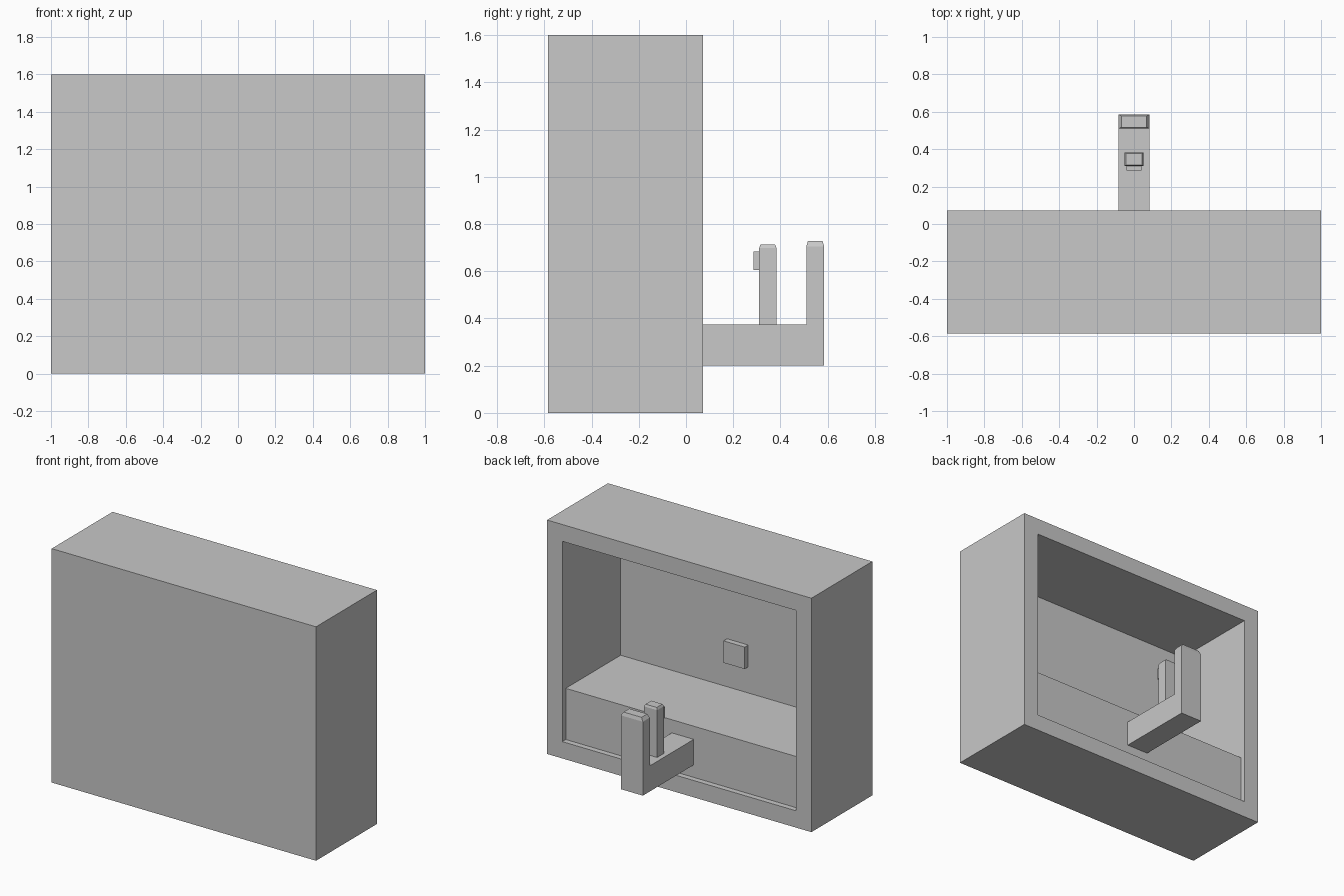
import bpy, bmesh
from mathutils import Vector, Matrix

if "Cube" in bpy.data.objects:
    bpy.data.objects.remove(bpy.data.objects["Cube"], do_unlink=True)

grey = bpy.data.materials.new("plain grey")
grey.use_nodes = True
grey.diffuse_color = (0.58, 0.58, 0.58, 1)
grey.node_tree.nodes["Principled BSDF"].inputs["Base Color"].default_value = grey.diffuse_color


def prism(half_width, profile):
    """Extrude a (y, z) outline across x, symmetric about the centre."""
    bm = bmesh.new()
    face = bm.faces.new([bm.verts.new((-half_width, y, z)) for y, z in profile])
    out = bmesh.ops.extrude_face_region(bm, geom=[face], use_keep_orig=True)
    verts = [g for g in out["geom"] if isinstance(g, bmesh.types.BMVert)]
    bmesh.ops.translate(bm, verts=verts, vec=(2 * half_width, 0, 0))
    bmesh.ops.recalc_face_normals(bm, faces=bm.faces)
    return bm


def box(half_width, y0, y1, z0, z1):
    return prism(half_width, [(y0, z0), (y1, z0), (y1, z1), (y0, z1)])


def cap(bm, height, scale):
    """Raise a tapered cap from the highest face."""
    top = max(bm.faces, key=lambda f: f.calc_center_median().z)
    new = bmesh.ops.extrude_discrete_faces(bm, faces=[top])["faces"][0]
    centre = new.calc_center_median()
    bmesh.ops.scale(bm, verts=new.verts, vec=(scale, scale, 1),
                    space=Matrix.Translation(-centre))
    bmesh.ops.translate(bm, verts=new.verts, vec=(0, 0, height))


def finish(name, bm):
    mesh = bpy.data.meshes.new(name)
    bm.to_mesh(mesh)
    bm.free()
    mesh.materials.append(grey)
    bpy.context.collection.objects.link(bpy.data.objects.new(name, mesh))


# Cabinet shell, hollowed out from the rear
WALL, INNER_Y, REAR_Y = 0.115, -0.558, 0.073
shell = box(1.0, -0.585, REAR_Y, 0.0, 1.6)
rear = max(shell.faces, key=lambda f: f.calc_center_median().y)
bmesh.ops.inset_region(shell, faces=[rear], thickness=WALL, use_even_offset=True)
floor = bmesh.ops.extrude_discrete_faces(shell, faces=[rear])["faces"][0]
bmesh.ops.translate(shell, verts=floor.verts, vec=Vector((0, INNER_Y - REAR_Y, 0)))
finish("cabinet_shell", shell)

# Counter inside and small plate on the inner wall
finish("counter", box(1 - WALL, INNER_Y, 0.035, WALL, 0.465))
finish("wall_plate", box(0.08, INNER_Y, -0.52, 0.643, 0.793))

# Chair with a tapered backrest top
chair = prism(0.083, [(0.035, 0.2), (0.585, 0.2), (0.585, 0.705),
                      (0.51, 0.705), (0.51, 0.375), (0.035, 0.375)])
cap(chair, 0.024, 0.82)
finish("chair", chair)

# Upright post on the seat, with a small block on its front
post = box(0.05, 0.31, 0.383, 0.375, 0.698)
cap(post, 0.015, 0.85)
finish("seat_post", post)
finish("post_block", box(0.04, 0.285, 0.31, 0.605, 0.683))
